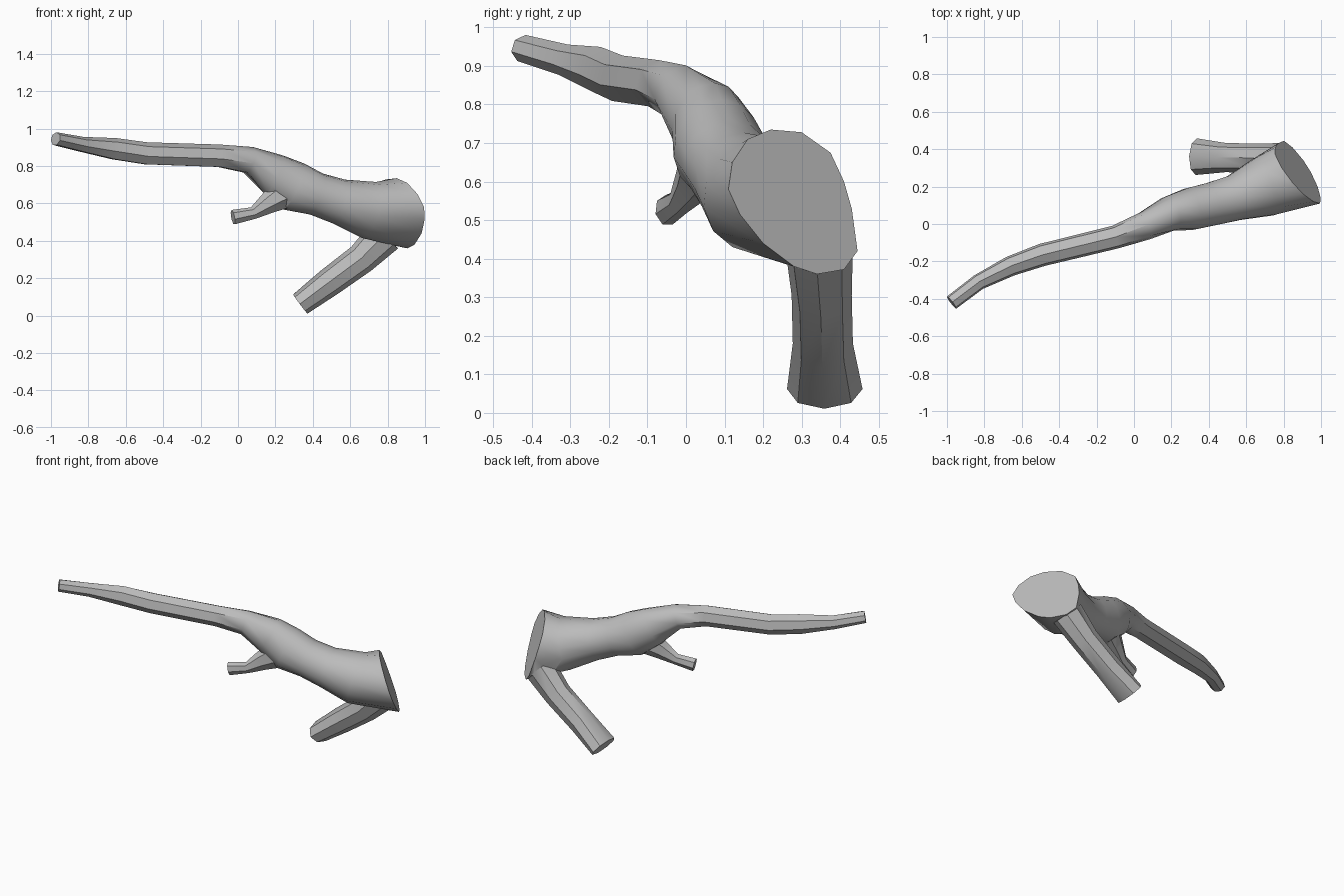
import bpy, bmesh, math
from mathutils import Vector

if "Cube" in bpy.data.objects:
    bpy.data.objects.remove(bpy.data.objects["Cube"])

bark = bpy.data.materials.new("grey_bark")
bark.diffuse_color = (0.5, 0.5, 0.5, 1)
bark.use_nodes = True
bark.node_tree.nodes["Principled BSDF"].inputs["Base Color"].default_value = bark.diffuse_color


def ring(c, t, hw, hh, n):
    """Ellipse across direction t, starting at its top."""
    side = t.cross(Vector((0, 0, 1))).normalized()
    up = side.cross(t).normalized()
    return [c + up * hh * math.cos(2 * math.pi * i / n)
            + side * hw * math.sin(2 * math.pi * i / n) for i in range(n)]


def limb(name, stations, end_ring=None):
    """Loft through (x, y, z, half width, half height, sides); sides may double."""
    pts = [Vector(s[:3]) for s in stations]
    rings = []
    for i, s in enumerate(stations):
        t = (pts[min(i + 1, len(pts) - 1)] - pts[max(i - 1, 0)]).normalized()
        rings.append(ring(pts[i], t, *s[3:]))
    if end_ring:
        rings.append(end_ring)
    bm = bmesh.new()
    loops = [[bm.verts.new(p) for p in r] for r in rings]
    for a, b in zip(loops, loops[1:]):
        n, k = len(a), len(b) // len(a)
        for i in range(n):
            j = (i + 1) % n
            if k == 1:
                bm.faces.new((a[i], a[j], b[j], b[i]))
            else:
                bm.faces.new((a[i], b[2 * i + 1], b[2 * i]))
                bm.faces.new((a[i], a[j], b[2 * j], b[2 * i + 1]))
    bm.faces.new(loops[0])
    bm.faces.new(loops[-1])
    bmesh.ops.recalc_face_normals(bm, faces=bm.faces)
    me = bpy.data.meshes.new(name)
    bm.to_mesh(me)
    bm.free()
    me.materials.append(bark)
    ob = bpy.data.objects.new(name, me)
    bpy.context.collection.objects.link(ob)
    return ob


# Slanted cut at the thick end
cut = [(.22, .735), (.16, .71), (.12, .65), (.11, .58), (.14, .515), (.20, .44), (.28, .38),
       (.34, .36), (.41, .372), (.445, .42), (.43, .53), (.41, .60), (.375, .675), (.30, .728)]
cut_ring = [Vector((.995 - .77 * (y - .11) - .40 * (z - .58), y, z)) for y, z in cut]

# Main limb, from thin tip to thick cut end
main = limb("main_branch", [
    (-.975, -.42, .945, .042, .036, 7),
    (-.83, -.31, .914, .044, .042, 7),
    (-.66, -.225, .89, .055, .060, 7),
    (-.49, -.165, .865, .062, .062, 7),
    (-.10, -.07, .852, .064, .063, 7),
    (.06, -.01, .83, .078, .075, 7),
    (.19, .055, .755, .095, .115, 14),
    (.30, .08, .69, .115, .135, 14),
    (.42, .108, .65, .118, .115, 14),
    (.54, .14, .61, .125, .122, 14),
    (.70, .20, .565, .165, .155, 14)], cut_ring)

# Short broken twig under the limb
twig = limb("twig", [
    (-.027, -.05, .525, .032, .041, 7),
    (.08, -.015, .547, .032, .034, 7),
    (.16, .02, .60, .050, .060, 7),
    (.26, .06, .66, .08, .09, 7)])

# Lower fork
fork = limb("lower_branch", [
    (.333, .36, .062, .098, .064, 8),
    (.49, .355, .18, .078, .077, 8),
    (.66, .352, .305, .078, .083, 8),
    (.785, .345, .43, .088, .100, 8)])

# Merge the forks into the main limb
bpy.context.view_layer.objects.active = main
main.select_set(True)
for part in (twig, fork):
    mod = main.modifiers.new("join", "BOOLEAN")
    mod.operation = "UNION"
    mod.solver = "EXACT"
    mod.object = part
    bpy.ops.object.modifier_apply(modifier=mod.name)
    bpy.data.objects.remove(part)
main.name = "branch"
bpy.ops.object.shade_smooth_by_angle(angle=math.radians(40))
